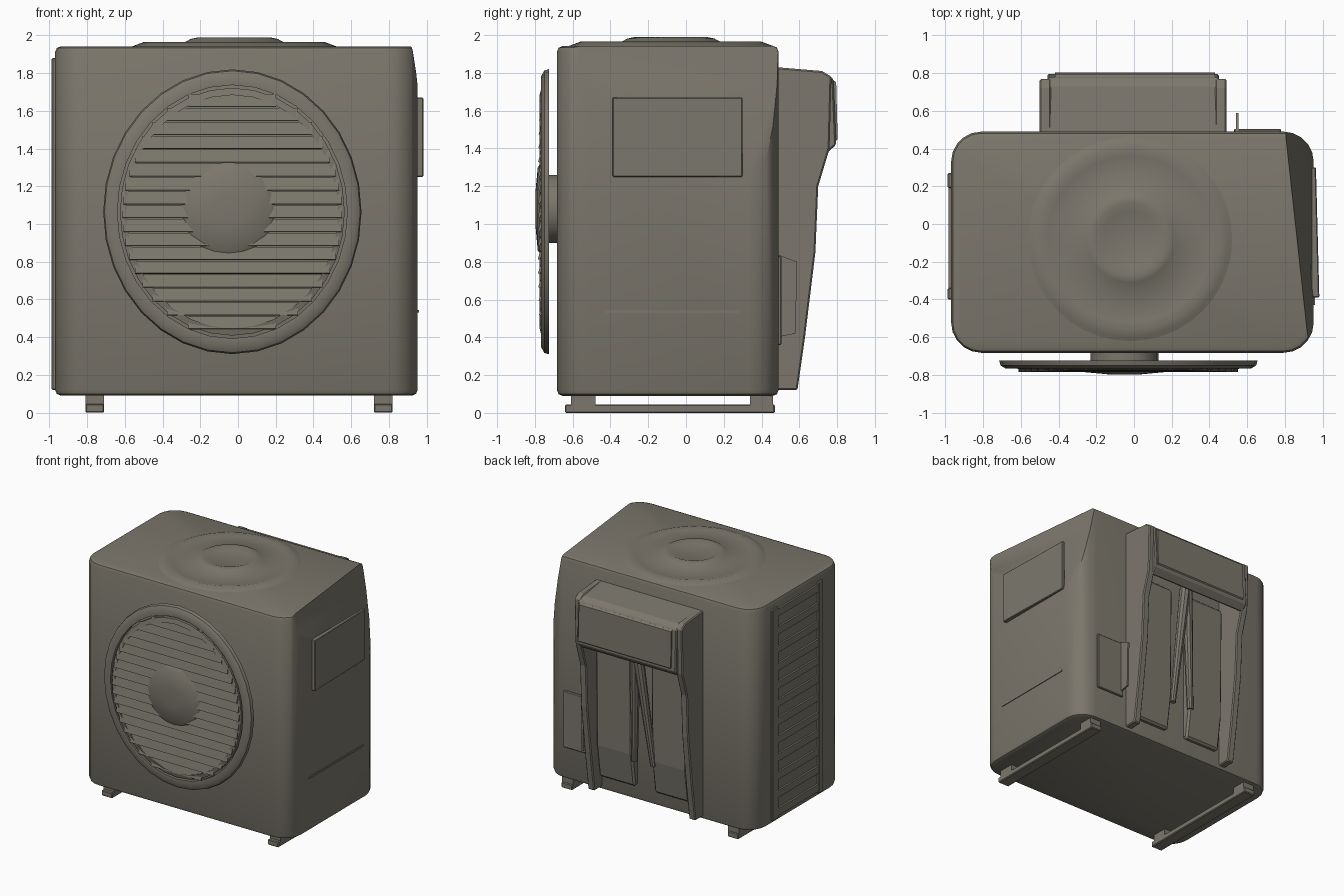
import bpy, bmesh, math
from mathutils import Vector, Matrix

cube = bpy.data.objects.get("Cube")
if cube:
    bpy.data.objects.remove(cube)

paint = bpy.data.materials.new("warm_grey_paint")
paint.use_nodes = True
GREY = (0.2, 0.185, 0.15, 1)
paint.diffuse_color = GREY
bsdf = next(n for n in paint.node_tree.nodes if n.type == 'BSDF_PRINCIPLED')
bsdf.inputs["Base Color"].default_value = GREY
bsdf.inputs["Roughness"].default_value = 0.8


def finish(name, bm, bevel=0, smooth=False):
    bmesh.ops.recalc_face_normals(bm, faces=bm.faces)
    mesh = bpy.data.meshes.new(name)
    bm.to_mesh(mesh)
    bm.free()
    mesh.materials.append(paint)
    ob = bpy.data.objects.new(name, mesh)
    bpy.context.collection.objects.link(ob)
    if bevel:
        mod = ob.modifiers.new("bevel", 'BEVEL')
        mod.width, mod.segments, mod.limit_method = bevel, 1, 'ANGLE'
    if smooth:
        bpy.ops.object.select_all(action='DESELECT')
        ob.select_set(True)
        bpy.context.view_layer.objects.active = ob
        bpy.ops.object.shade_smooth_by_angle(angle=math.radians(35))
    return ob


def box_mesh(x, y, z, tilt=0):
    """Box from ranges, optionally tilted about its own x axis."""
    size = [b - a for a, b in (x, y, z)]
    mid = Vector([(a + b) / 2 for a, b in (x, y, z)])
    bm = bmesh.new()
    m = Matrix.Translation(mid) @ Matrix.Rotation(tilt, 4, 'X') @ Matrix.Diagonal((*size, 1))
    bmesh.ops.create_cube(bm, size=1, matrix=m)
    return bm


def box(name, x, y, z, bevel=0, tilt=0):
    return finish(name, box_mesh(x, y, z, tilt), bevel)


def side_prism(name, x, outline, bevel=0):
    """Extrude a (y, z) outline across an x range."""
    bm = bmesh.new()
    face = bm.faces.new([bm.verts.new((x[0], y, z)) for y, z in outline])
    ext = bmesh.ops.extrude_face_region(bm, geom=[face])["geom"]
    bmesh.ops.translate(bm, vec=(x[1] - x[0], 0, 0),
                        verts=[v for v in ext if isinstance(v, bmesh.types.BMVert)])
    return finish(name, bm, bevel)


def lathe(name, profile, matrix, sides=40, closed=False):
    """Spin a (radius, height) profile about z, then place it."""
    bm = bmesh.new()
    rings = [[bm.verts.new((r * math.cos(a), r * math.sin(a), h))
              for a in (math.tau * i / sides for i in range(sides))] for r, h in profile]
    pairs = list(zip(rings, rings[1:]))
    if closed:
        pairs.append((rings[-1], rings[0]))
    else:
        bm.faces.new(rings[0])
        bm.faces.new(rings[-1])
    for low, high in pairs:
        for i in range(sides):
            j = (i + 1) % sides
            bm.faces.new((low[i], low[j], high[j], high[i]))
    bm.transform(matrix)
    return finish(name, bm, smooth=True)


# Cabinet: large vertical rounds, small rounds above and below
bm = box_mesh((-0.97, 0.953), (-0.683, 0.49), (0.09, 1.942))
upright = [e for e in bm.edges if abs(e.verts[0].co.z - e.verts[1].co.z) > 1]
bmesh.ops.bevel(bm, geom=upright, offset=0.16, segments=5, profile=0.5, affect='EDGES')
rims = [e for e in bm.edges if abs(e.verts[0].co.z - e.verts[1].co.z) < 0.01]
bmesh.ops.bevel(bm, geom=rims, offset=0.03, segments=2, profile=0.5, affect='EDGES')
# Steep shave along the upper left edge, deepest at the rear
a, b, c = Vector((0.92, -0.6, 1.95)), Vector((0.8, 0.5, 1.95)), Vector((0.9, 0.45, 1.45))
cut = bmesh.ops.bisect_plane(bm, geom=bm.verts[:] + bm.edges[:] + bm.faces[:], plane_co=a,
                             plane_no=(c - a).cross(b - a), clear_outer=True)
bmesh.ops.holes_fill(bm, edges=[e for e in cut["geom_cut"]
                                if isinstance(e, bmesh.types.BMEdge)])
finish("cabinet", bm, smooth=True)

# Low round emboss on the lid
top = Matrix.Translation((-0.02, -0.08, 0))
lathe("lid_emboss", [(0.56, 1.935), (0.52, 1.95), (0.48, 1.965), (0.44, 1.955),
                     (0.27, 1.96), (0.23, 1.982), (0.19, 1.99), (0.15, 1.975)], top)

# Oval fan guard on the front: rings, gently domed louvres and hub
CX, CZ, RX, RZ = -0.03, 1.065, 0.685, 0.755
front = (Matrix.Translation((CX, 0, CZ)) @ Matrix.Diagonal((RX, 1, RZ, 1))
         @ Matrix.Rotation(math.pi / 2, 4, 'X'))
lathe("guard_rim", [(1, 0.725), (0.99, 0.75), (0.95, 0.767), (0.89, 0.765),
                    (0.89, 0.725)], front, 32, True)
lathe("guard_inner_ring", [(0.87, 0.73), (0.87, 0.765), (0.82, 0.775),
                           (0.82, 0.73)], front, 32, True)
COUNT = 17
for i in range(COUNT):
    t = -0.78 + 1.56 * i / (COUNT - 1)
    half = RX * math.sqrt(0.85 ** 2 - t * t)
    z = CZ + t * RZ
    y = -0.75 - 0.015 * (1 - t * t)
    box("guard_louvre", (CX - half, CX + half), (y - 0.012, y), (z - 0.034, z + 0.034),
        tilt=-0.25)
hub = Matrix.Translation((-0.05, 0, 1.08)) @ Matrix.Rotation(math.pi / 2, 4, 'X')
lathe("guard_hub", [(0.18, 0.66), (0.18, 0.74), (0.25, 0.765), (0.22, 0.785),
                    (0.08, 0.798)], hub, 20)

# Coil grille on the right side
for y in ((-0.4, -0.34), (0.19, 0.27)):
    box("coil_frame", (-0.988, -0.96), y, (0.12, 1.88), 0.006)
for i in range(12):
    z = 0.17 + 1.66 * i / 11
    box("coil_slat", (-0.985, -0.965), (-0.35, 0.2), (z - 0.03, z + 0.03))

# Hand grip plate, thinning to the rear, and seam on the left side
bm = box_mesh((0.94, 0.983), (-0.39, 0.3), (1.25, 1.67))
for v in bm.verts:
    if v.co.y > 0 and v.co.x > 0.96:
        v.co.x = 0.965
finish("grip_plate", bm, 0.005)
box("side_seam", (0.95, 0.959), (-0.43, 0.28), (0.53, 0.545))

# Rear frame: two tapering cheeks under a hood
cheek = [(0.48, 0.12), (0.59, 0.12), (0.63, 0.4), (0.685, 0.85), (0.7, 1.2),
         (0.76, 1.4), (0.77, 1.78), (0.72, 1.81), (0.48, 1.83)]
for x in ((-0.5, -0.44), (0.43, 0.49)):
    side_prism("rear_cheek", x, cheek, 0.008)
hood = [(0.48, 1.83), (0.73, 1.8), (0.78, 1.77), (0.795, 1.42), (0.74, 1.37),
        (0.7, 1.42), (0.7, 1.7), (0.48, 1.72)]
side_prism("rear_hood", (-0.46, 0.45), hood, 0.008)
side_prism("hood_plate", (-0.42, 0.43), [(0.77, 1.42), (0.803, 1.45), (0.795, 1.75),
                                         (0.77, 1.77)])

# Sloped panels and pipes inside the rear frame
for x in ((-0.4, -0.08), (0.1, 0.43)):
    side_prism("rear_panel", x, [(0.48, 0.22), (0.53, 0.22), (0.57, 0.5),
                                 (0.58, 1.42), (0.48, 1.5)], 0.015)
for x, lean in ((-0.04, -0.1), (0.05, 0.06)):
    bm = bmesh.new()
    axis = Vector((lean, -0.08, -1)).normalized()
    rot = axis.to_track_quat('Z', 'Y').to_matrix().to_4x4()
    bmesh.ops.create_cone(bm, cap_ends=True, segments=10, radius1=0.045, radius2=0.025,
                          depth=1.05, matrix=Matrix.Translation((x, 0.6, 0.98)) @ rot)
    finish("rear_pipe", bm, smooth=True)

# Valve guard fin and flush plate beside the rear frame
side_prism("valve_fin", (0.54, 0.555), [(0.48, 0.4), (0.58, 0.42), (0.588, 0.8), (0.48, 0.84)])
box("valve_plate", (0.53, 0.78), (0.48, 0.505), (0.36, 0.83), 0.006)

# Foot rails with a post at each end
for x in ((-0.81, -0.71), (0.72, 0.82)):
    box("foot_rail", x, (-0.64, 0.47), (0, 0.045), 0.006)
    for y in ((-0.61, -0.48), (0.34, 0.46)):
        box("foot_post", x, y, (0.03, 0.1))
